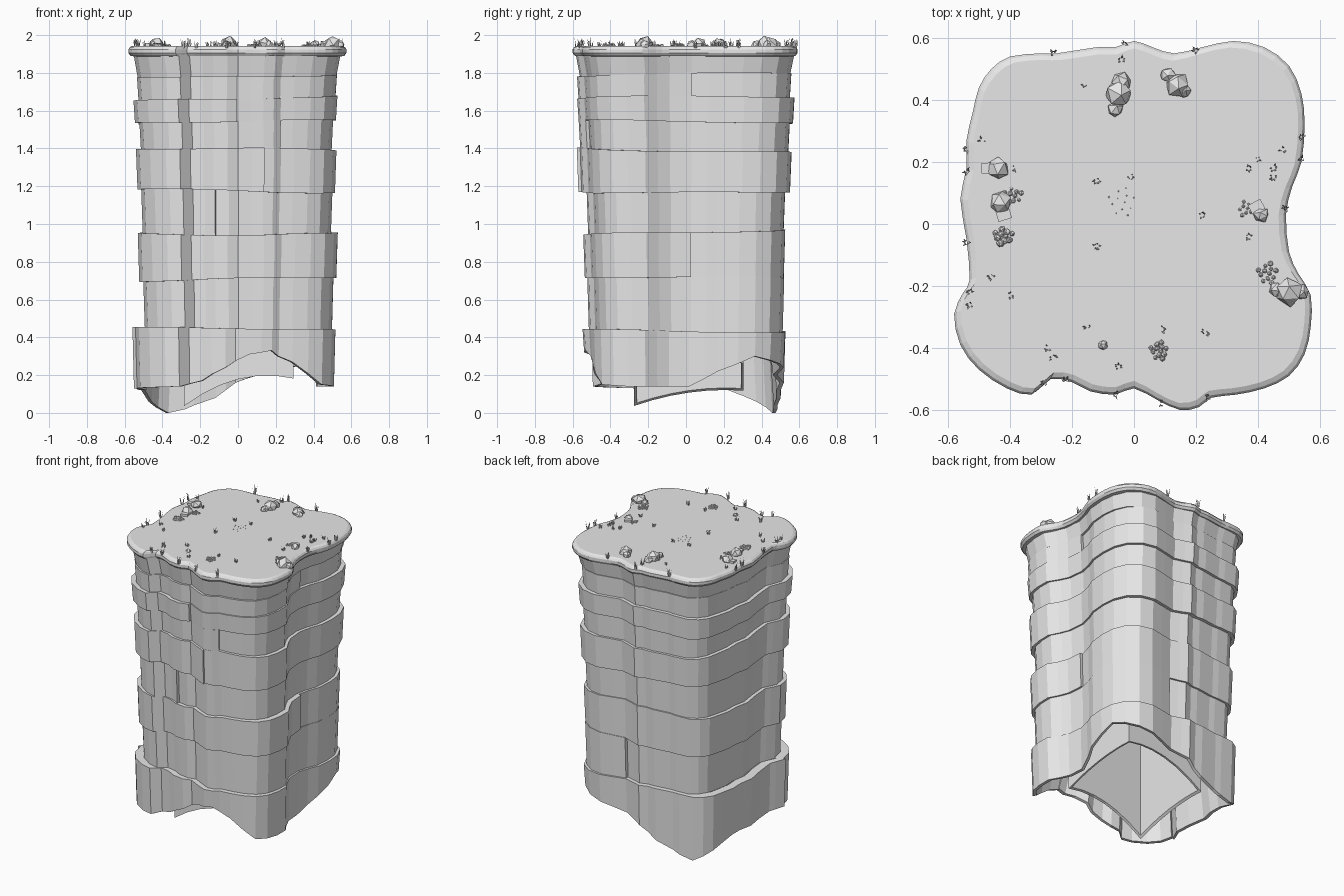
import bpy
import bmesh
import math
import random
from mathutils import Vector, Matrix

random.seed(4)
old_cube = bpy.data.objects.get("Cube")
if old_cube:
    bpy.data.objects.remove(old_cube, do_unlink=True)

stone = bpy.data.materials.new("stone_grey")
stone.use_nodes = True
stone.diffuse_color = (0.8, 0.8, 0.8, 1)
for node in stone.node_tree.nodes:
    if node.type == "BSDF_PRINCIPLED":
        node.inputs["Base Color"].default_value = stone.diffuse_color

# Plan outline in hundredths, clockwise from the back of the -x side
OUTLINE = [
    (-52, 36), (-50, 44), (-46, 50), (-40, 54), (-30, 55), (-25, 55), (-12, 57), (-6, 57),
    (0, 59), (6, 57), (13, 55), (22, 57), (32, 59), (42, 57), (50, 51), (54, 42),
    (55, 32), (54, 20), (51, 12), (49, 3), (50, -9), (53, -16), (57, -23), (57, -33),
    (55, -42), (50, -49), (42, -53), (33, -55), (25, -56), (21, -59), (15, -60), (8, -57),
    (0, -53), (-6, -55), (-14, -54), (-20, -51), (-27, -50), (-33, -55), (-41, -53), (-50, -47),
    (-56, -39), (-58, -29), (-55, -22), (-53, -18), (-54, -5), (-56, 8), (-54, 18), (-54, 27)]
COUNT = len(OUTLINE)
TOP = 1.943


def finish(name, bm):
    """Turn a bmesh into a flat-shaded stone object."""
    bmesh.ops.recalc_face_normals(bm, faces=bm.faces)
    mesh = bpy.data.meshes.new(name)
    bm.to_mesh(mesh)
    bm.free()
    mesh.materials.append(stone)
    obj = bpy.data.objects.new(name, mesh)
    bpy.context.collection.objects.link(obj)
    return obj


def plan(index, sx, sy, inset=0.0):
    """Scaled outline point, moved towards the middle by inset."""
    x, y = OUTLINE[index % COUNT]
    p = Vector((x * sx / 100, y * sy / 100))
    return p - p.normalized() * inset


def wobble(index, z):
    """Slight tilt and wave of a layer boundary."""
    a = math.tau * index / COUNT
    return z + 0.012 * math.sin(a + z * 7) + 0.004 * math.sin(3 * a + z * 11)


def rock_band(name, low, high, sx, sy, seam, move=(0, 0), step=0.009, flare=0.014):
    """Tapered strip of rock wrapped once round the outline, ending in a step at its seam."""
    bm = bmesh.new()
    rows = []
    for k in range(COUNT + 1):
        i = seam + k
        shift = step * (2 * k / COUNT - 1)
        z0, z1 = low(k, i), high(k, i)
        ring = [(plan(i, sx, sy, shift), z0),
                (plan(i, sx + flare, sy + flare, shift), z1),
                (plan(i, sx + flare, sy + flare, shift + 0.06), z1),
                (plan(i, sx, sy, shift + 0.022), z0)]
        rows.append([bm.verts.new((p.x + move[0], p.y + move[1], z)) for p, z in ring])
    for a, b in zip(rows, rows[1:]):
        for j in range(4):
            n = (j + 1) % 4
            bm.faces.new((a[j], a[n], b[n], b[j]))
    bm.faces.new(rows[0])
    bm.faces.new(rows[-1])
    return finish(name, bm)


# Ragged lower edge of the lowest layer: step along the wrap, height
RAGGED = [(0, .13), (2, .12), (4, .12), (6, .12), (8, .06), (10, 0), (12, .04), (15, .16),
          (17, .2), (19, .24), (22, .3), (24, .22), (26, .14), (30, .14), (32, .15),
          (34, .27), (36, .33), (38, .31), (40, .24), (42, .17), (44, .14), (48, .13)]


def ragged(k, i):
    for (a, za), (b, zb) in zip(RAGGED, RAGGED[1:]):
        if a <= k <= b:
            return za + (zb - za) * (k - a) / (b - a)


def level(z):
    return lambda k, i: wobble(i, z)


# Rock layers: top height, x scale, y scale, seam position on the outline, sideways shift
LAYERS = [(.44, .915, .89, 41, (-.012, -.01)), (.71, .86, .855, 10, (.003, 0)),
          (.955, .9, .885, 19, (0, 0)), (1.18, .865, .875, 34, (.003, 0)),
          (1.39, .91, .935, 30, (0, 0)), (1.54, .88, .92, 28, (0, 0)),
          (1.665, .925, .96, 32, (-.004, 0)), (1.79, .9, .94, 19, (-.004, 0))]
lower = ragged
for number, (top, sx, sy, seam, move) in enumerate(LAYERS):
    rock_band(f"rock_layer_{number + 1}", lower, level(top), sx, sy, seam, move)
    lower = level(top - 0.004)
rock_band("rock_neck", lower, lambda k, i: 1.905, .915, .935, 5, (0, 0), 0, .04)

# Plateau slab with a smooth outline and a rounded rim
bm = bmesh.new()
rims = []
for inset, z in ((.05, 1.885), (.012, 1.89), (0, 1.905), (0, 1.925), (.008, 1.936), (.024, TOP)):
    rim = []
    for i in range(COUNT):
        a, b, c, d = (plan(i + n, 1, 1, inset) for n in (-1, 0, 1, 2))
        middle = (b + c) * 0.5625 - (a + d) * 0.0625
        rim += [bm.verts.new((p.x, p.y, z)) for p in (b, middle)]
    rims.append(rim)
for a, b in zip(rims, rims[1:]):
    for i in range(len(a)):
        n = (i + 1) % len(a)
        bm.faces.new((a[i], a[n], b[n], b[i]))
bm.faces.new(rims[0])
bm.faces.new(rims[-1])
finish("plateau", bm)


def core_bottom(x, y):
    """Slanting lower edge of the core, arched along each wall."""
    arch = .07 * (1 - (x / .29) ** 2) + .03 * (1 - (y / .29) ** 2)
    return .15 + .25 * x + .14 * y + arch


# Hollow square core
bm = bmesh.new()
tube = []
for half in (0.29, 0.275):
    square = [Vector((-half, -half)), Vector((half, -half)),
              Vector((half, half)), Vector((-half, half))]
    edge = [square[s].lerp(square[(s + 1) % 4], t / 6) for s in range(4) for t in range(6)]
    for high in (False, True):
        tube.append([bm.verts.new((p.x + .005, p.y + .015, 1.89 if high else core_bottom(p.x, p.y)))
                     for p in edge])
for a, b in ((0, 1), (1, 3), (3, 2), (2, 0)):
    for i in range(len(tube[0])):
        n = (i + 1) % len(tube[0])
        bm.faces.new((tube[a][i], tube[a][n], tube[b][n], tube[b][i]))
finish("inner_core", bm)


def add_rock(bm, x, y, r):
    spin = Matrix.Rotation(random.uniform(0, 6), 4, "Z") @ Matrix.Rotation(random.random(), 4, "X")
    place = Matrix.Translation((x, y, TOP + r * 0.2))
    made = bmesh.ops.create_icosphere(bm, subdivisions=1, radius=r, matrix=place @ spin)
    for v in made["verts"]:
        v.co.x += random.uniform(-.12, .12) * r
        v.co.y += random.uniform(-.12, .12) * r


# Boulders: position and radius in hundredths
bm = bmesh.new()
for x, y, r in ((-5, 42, 4.5), (-4, 46, 3.2), (-6, 37, 2.6), (14, 45, 4), (11, 48, 2.5),
                (16, 43, 2.6), (-44, 18, 3.6), (-43, 7, 3.8), (41, 3, 2.7), (50, -22, 4.5),
                (46, -21, 2.6), (54, -22, 2.6), (-10, -39, 1.6)):
    add_rock(bm, x / 100, y / 100, r / 100)
finish("boulders", bm)

# Pebble clusters: centre, spread, count, pebble size
bm = bmesh.new()
for x, y, spread, amount, size in ((-42, -4, 3, 10, 1), (-39, 9, 3, 10, .7), (43, -16, 3.5, 12, .8),
                                   (8, -41, 3, 12, .8), (36, 5, 2.5, 8, .6), (-4, 7, 5, 12, .25)):
    for n in range(amount):
        angle = n * 2.4
        away = spread * math.sqrt((n + .5) / amount)
        add_rock(bm, (x + away * math.cos(angle)) / 100, (y + away * math.sin(angle)) / 100,
                 size * random.uniform(.8, 1.3) / 100)
finish("pebbles", bm)

# Flat stones beside the boulders
bm = bmesh.new()
for x, y, turn in ((-.47, .18, .1), (-.42, .03, .3), (.395, .055, .5)):
    place = Matrix.Translation((x, y, TOP + .006)) @ Matrix.Rotation(turn, 4, "Z")
    bmesh.ops.create_cube(bm, size=1, matrix=place @ Matrix.Diagonal((.045, .035, .016, 1)))
finish("flat_stones", bm)

# Grass tufts made of leaning three-sided blades
TUFTS = [(-26, 55), (-3, 58), (20, 56), (-4, 53), (-16, 45), (-49, 27), (-54, 24), (-54, 17),
         (-39, 18), (-54, -6), (-46, -17), (-53, -22), (-53, -26), (-40, -23), (-29, -51),
         (-22, -50), (-28, -40), (-26, -43), (-15, -33), (-6, -55), (-5, -46), (9, -58),
         (9, -34), (24, -56), (23, -35), (37, -4), (49, 5), (45, 15), (54, 21), (54, 28),
         (48, 24), (45, 18), (37, 18), (40, 21), (-12, 14), (-1, 15), (-12, -7), (22, 3)]
bm = bmesh.new()
for x, y in TUFTS:
    size = 1.25 if max(abs(x), abs(y)) > 50 else 0.9
    for blade in range(8):
        angle = random.uniform(0, math.tau)
        tall = size * random.uniform(.02, .038)
        out = Vector((math.cos(angle), math.sin(angle), 0))
        root = Vector((x / 100, y / 100, TOP - .012)) + out * .004
        side = Vector((-out.y, out.x, 0)) * .004
        tip = bm.verts.new(root + out * random.uniform(.003, .014) + Vector((0, 0, tall + .01)))
        foot = [bm.verts.new(root + d) for d in (side, -side, out * .004)]
        for j in range(3):
            bm.faces.new((foot[j], foot[(j + 1) % 3], tip))
        bm.faces.new(foot)
finish("grass_tufts", bm)
